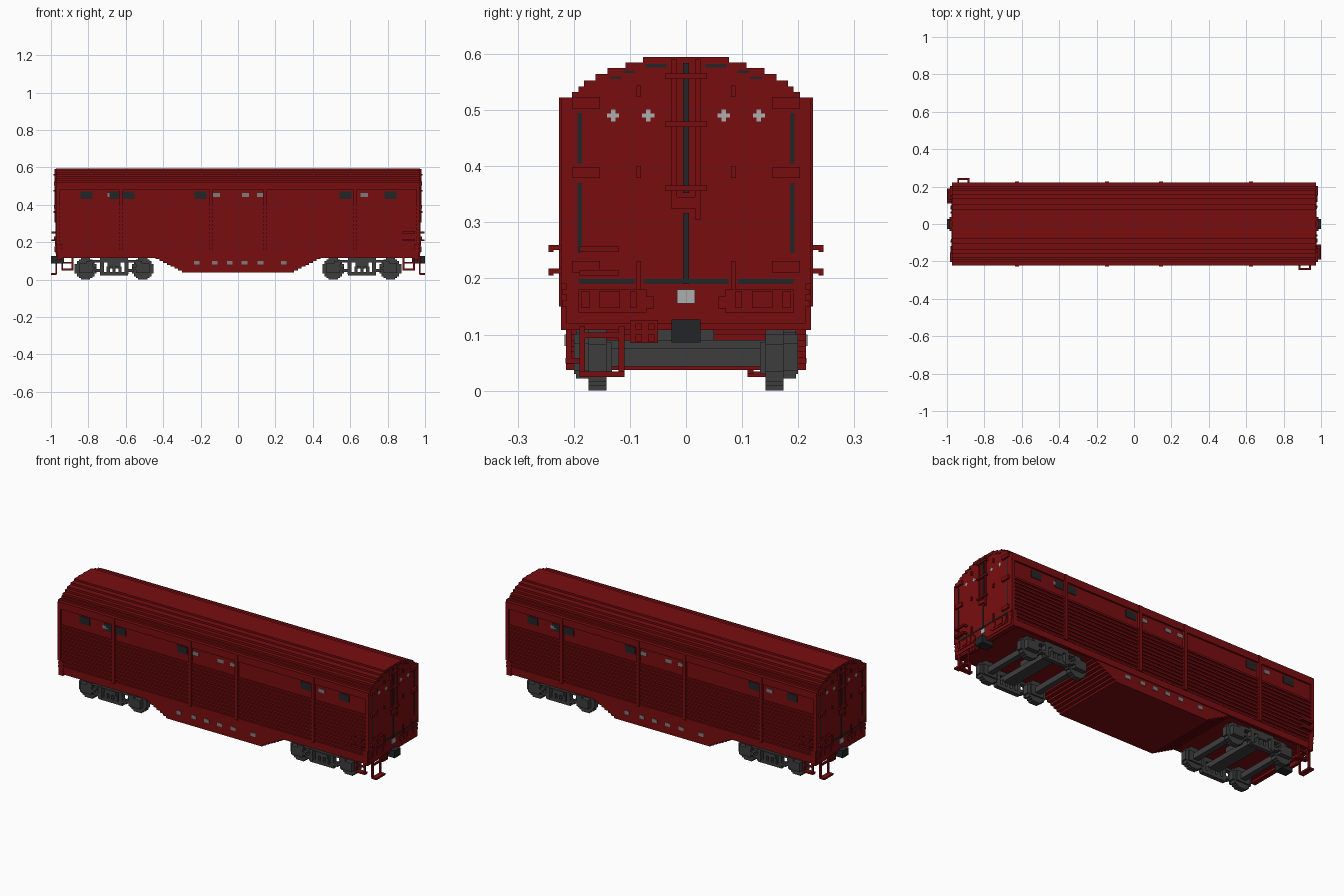
import bpy, bmesh

cube = bpy.data.objects.get("Cube")
if cube:
    bpy.data.objects.remove(cube, do_unlink=True)


def material(name, rgb):
    m = bpy.data.materials.new(name)
    m.use_nodes = True
    m.diffuse_color = (*rgb, 1)
    m.node_tree.nodes["Principled BSDF"].inputs["Base Color"].default_value = (*rgb, 1)
    return m


RED = material("oxide red", (0.19, 0.004, 0.005))
IRON = material("dark iron", (0.048, 0.048, 0.048))
BLACK = material("near black", (0.016, 0.018, 0.019))
GREY = material("mid grey", (0.2, 0.2, 0.2))
LIGHT = material("light grey", (0.42, 0.42, 0.42))


def finish(name, mat, bm):
    bmesh.ops.recalc_face_normals(bm, faces=bm.faces[:])
    mesh = bpy.data.meshes.new(name)
    bm.to_mesh(mesh)
    bm.free()
    mesh.materials.append(mat)
    ob = bpy.data.objects.new(name, mesh)
    bpy.context.collection.objects.link(ob)
    return ob


def boxes(name, mat, items, turned=False):
    """One object from boxes (x0, x1, y0, y1, z0, z1); turned adds a half-turn copy."""
    bm = bmesh.new()
    items = list(items)
    if turned:
        items += [(-b, -a, -d, -c, e, f) for a, b, c, d, e, f in items]
    for a, b, c, d, e, f in items:
        for v in bmesh.ops.create_cube(bm, size=1)["verts"]:
            v.co = ((a + b) / 2 + v.co.x * (b - a),
                    (c + d) / 2 + v.co.y * (d - c),
                    (e + f) / 2 + v.co.z * (f - e))
    return finish(name, mat, bm)


def both_y(items):
    items = list(items)
    return items + [(a, b, -d, -c, e, f) for a, b, c, d, e, f in items]


# Body shell: ribbed walls, plain band and stepped roof in one extruded profile
END = 0.972
half = [(0.213, 0.12), (0.213, 0.15)]
z = 0.15
while z < 0.40:
    half += [(0.221, z), (0.221, z + 0.0105), (0.213, z + 0.0105), (0.213, z + 0.021)]
    z += 0.021
half += [(0.213, 0.482), (0.223, 0.482), (0.223, 0.522)]
roof = [(0.203, 0.532), (0.192, 0.542), (0.182, 0.553), (0.161, 0.564),
        (0.14, 0.575), (0.108, 0.585), (0.077, 0.595)]
low = 0.522
for y, top in roof:
    half += [(y, low), (y, top)]
    low = top
bm = bmesh.new()
loop = half + [(-y, z) for y, z in reversed(half)]
face = bm.faces.new([bm.verts.new((-END, y, z)) for y, z in loop])
ext = bmesh.ops.extrude_face_region(bm, geom=[face])["geom"]
for v in ext:
    if isinstance(v, bmesh.types.BMVert):
        v.co.x = END
finish("body_shell", RED, bm)

# Flat end walls as wide as the posts, with a lower sill on each side
boxes("end_wall", RED, [(0.955, 0.973, -0.223, 0.223, 0.19, 0.522),
                        (0.94, 0.968, -0.223, 0.223, 0.108, 0.19)], turned=True)
boxes("side_sill", RED, both_y([(-0.96, 0.96, 0.205, 0.219, 0.115, 0.15)]))

# Wall posts
boxes("wall_posts", RED, both_y((x - 0.01, x + 0.01, 0.21, 0.226, 0.15, 0.522)
                                for x in (-0.625, -0.145, 0.145, 0.625)))

# Stepped belly between the trucks
boxes("belly", RED, [(-0.30 - 0.02 * i, 0.30 + 0.02 * i, -0.214, 0.214,
                      0.037 + 0.0105 * i, 0.0475 + 0.0105 * i) for i in range(8)])

# Painted plates on the side band and belly
boxes("dark_side_plates", BLACK,
      [(x - 0.032, x + 0.032, -0.2155, -0.21, 0.432, 0.472)
       for x in (-0.81, -0.655, -0.585, -0.20, 0.575, 0.815)], turned=True)
boxes("grey_side_plates", GREY,
      [(x - 0.019, x + 0.019, -0.2155, -0.21, 0.442, 0.462)
       for x in (-0.23 + 0.115, 0.04, 0.12, 0.675, -0.68)], turned=True)
boxes("belly_plates", GREY,
      [(x - 0.015, x + 0.015, -0.2165, -0.21, 0.08, 0.1)
       for x in (-0.22, -0.125, -0.045, 0.035, 0.12, 0.245)], turned=True)

# End doors: centre frame, crossbars, hinges and small cleats
e = 0.968
door = [(e, 0.981, -0.027, -0.016, 0.325, 0.59), (e, 0.981, 0.016, 0.026, 0.305, 0.59),
        (e, 0.981, -0.02, 0.026, 0.325, 0.345)]
door += [(e, 0.986, -0.037, 0.037, z, z + 0.01) for z in (0.555, 0.47, 0.356)]
hinges = both_y((e, 0.984, 0.153, 0.203, z, z + 0.02) for z in (0.503, 0.379, 0.211))
cleats = both_y((e, 0.979, 0.08, 0.088, a, b)
                for a, b in ((0.524, 0.544), (0.379, 0.4), (0.18, 0.231)))
boxes("door_frame", RED, door, turned=True)
boxes("door_hinges", RED, hinges + cleats, turned=True)

# Lower end panels with raised squares
panel = [(e, 0.976, 0.07, 0.192, 0.138, 0.18), (e, 0.976, 0.058, 0.07, 0.146, 0.168)]
panel += [(e, 0.98, a, b, 0.147, 0.178)
          for a, b in ((0.088, 0.1), (0.118, 0.154), (0.172, 0.186))]
boxes("end_panels", RED, both_y(panel), turned=True)
boxes("brake_box", RED, [(0.96, 0.976, -0.1, -0.05, 0.085, 0.126)] +
      [(0.96, 0.98, y, y + 0.012, z, z + 0.012)
       for y in (-0.09, -0.068) for z in (0.088, 0.108)], turned=True)

# Dark door seams
seams = [(e, 0.976, -0.005, 0.005, 0.352, 0.584), (e, 0.976, -0.005, 0.005, 0.19, 0.316)]
seams += both_y([(e, 0.9745, 0.185, 0.193, 0.405, 0.495),
                 (e, 0.9745, 0.185, 0.193, 0.245, 0.37),
                 (e, 0.9745, 0.092, 0.192, 0.19, 0.199),
                 (e, 0.9745, 0.0, 0.076, 0.19, 0.199),
                 (e, 0.9745, 0.035, 0.072, 0.576, 0.582),
                 (e, 0.9745, 0.092, 0.112, 0.566, 0.571),
                 (e, 0.9745, 0.115, 0.135, 0.555, 0.56)])
boxes("door_seams", BLACK, seams, turned=True)

# Pale cross marks and end plate
crosses = []
for y in (0.067, 0.13):
    crosses += [(e, 0.9745, y - 0.011, y + 0.011, 0.487, 0.494),
                (e, 0.9745, y - 0.004, y + 0.004, 0.480, 0.501)]
boxes("end_markers", LIGHT, both_y(crosses) +
      [(e, 0.977, -0.016, 0.016, 0.155, 0.18)], turned=True)

# Couplers
boxes("couplers", BLACK, [(0.93, 1.0, -0.026, 0.026, 0.086, 0.127)], turned=True)

# Side and end grab irons with stirrup steps at diagonal corners
grabs = []
for z in (0.205, 0.247):
    grabs += [(0.88, 0.945, -0.245, -0.236, z, z + 0.011),
              (0.88, 0.89, -0.245, -0.215, z + 0.004, z + 0.013),
              (0.935, 0.945, -0.245, -0.215, z + 0.004, z + 0.013)]
    grabs += [(0.988, 0.997, -0.19, -0.12, z, z + 0.01),
              (0.965, 0.997, -0.19, -0.18, z, z + 0.01),
              (0.965, 0.997, -0.13, -0.12, z, z + 0.01)]
boxes("grab_irons", RED, grabs, turned=True)
steps = [(0.88, 0.945, -0.215, -0.19, 0.048, 0.058),
         (0.88, 0.945, -0.214, -0.204, 0.086, 0.095),
         (0.88, 0.89, -0.214, -0.204, 0.05, 0.125),
         (0.935, 0.945, -0.214, -0.204, 0.05, 0.125),
         (0.97, 1.0, -0.19, -0.11, 0.024, 0.034),
         (0.967, 0.977, -0.19, -0.18, 0.03, 0.115),
         (0.967, 0.977, -0.12, -0.11, 0.03, 0.115),
         (0.967, 0.977, -0.19, -0.11, 0.094, 0.104)]
boxes("stirrup_steps", RED, steps, turned=True)

# Trucks: stepped wheels, axles, openwork side frames and bolster
AX = 0.153
wheel_shape = ((0.058, 0.025), (0.047, 0.042), (0.036, 0.05), (0.025, 0.058))
frame = [(-0.13, 0.13, 0.172, 0.196, 0.09, 0.104), (-0.075, 0.075, 0.172, 0.196, 0.1, 0.115),
         (-0.075, 0.075, 0.172, 0.196, 0.022, 0.04), (-0.035, 0.035, 0.165, 0.2, 0.07, 0.092),
         (-0.04, -0.022, 0.172, 0.196, 0.04, 0.07), (-0.008, 0.008, 0.172, 0.196, 0.04, 0.07),
         (0.022, 0.04, 0.172, 0.196, 0.04, 0.07)]
for s in (-1, 1):
    for x, w, za, zb in ((0.065, 0.011, 0.03, 0.095), (0.088, 0.014, 0.04, 0.056),
                         (0.11, 0.012, 0.05, 0.066), (AX, 0.036, 0.035, 0.085),
                         (0.13, 0.018, 0.08, 0.1)):
        frame.append((s * x - w, s * x + w, 0.172, 0.2, za, zb))
for label, cx in (("left", 0.662), ("right", -0.662)):
    def at(items):
        return [(a + cx, b + cx, c, d, f, g) for a, b, c, d, f, g in items]
    wheels, axles = [], []
    for x in (-AX, AX):
        wheels += [(x - w, x + w, 0.142, 0.174, 0.058 - h, 0.058 + h) for w, h in wheel_shape]
        wheels += [(x - 0.04, x + 0.04, 0.132, 0.142, 0.03, 0.086)]
        axles.append((x - 0.016, x + 0.016, -0.142, 0.142, 0.043, 0.075))
    boxes(label + "_truck_wheels", IRON, at(both_y(wheels)))
    boxes(label + "_truck_axles", IRON, at(axles))
    boxes(label + "_truck_frames", IRON, at(both_y(frame)))
    boxes(label + "_truck_bolster", IRON, at(
        [(-0.035, 0.035, -0.175, 0.175, 0.06, 0.09), (-0.03, 0.03, -0.05, 0.05, 0.09, 0.122)]))
